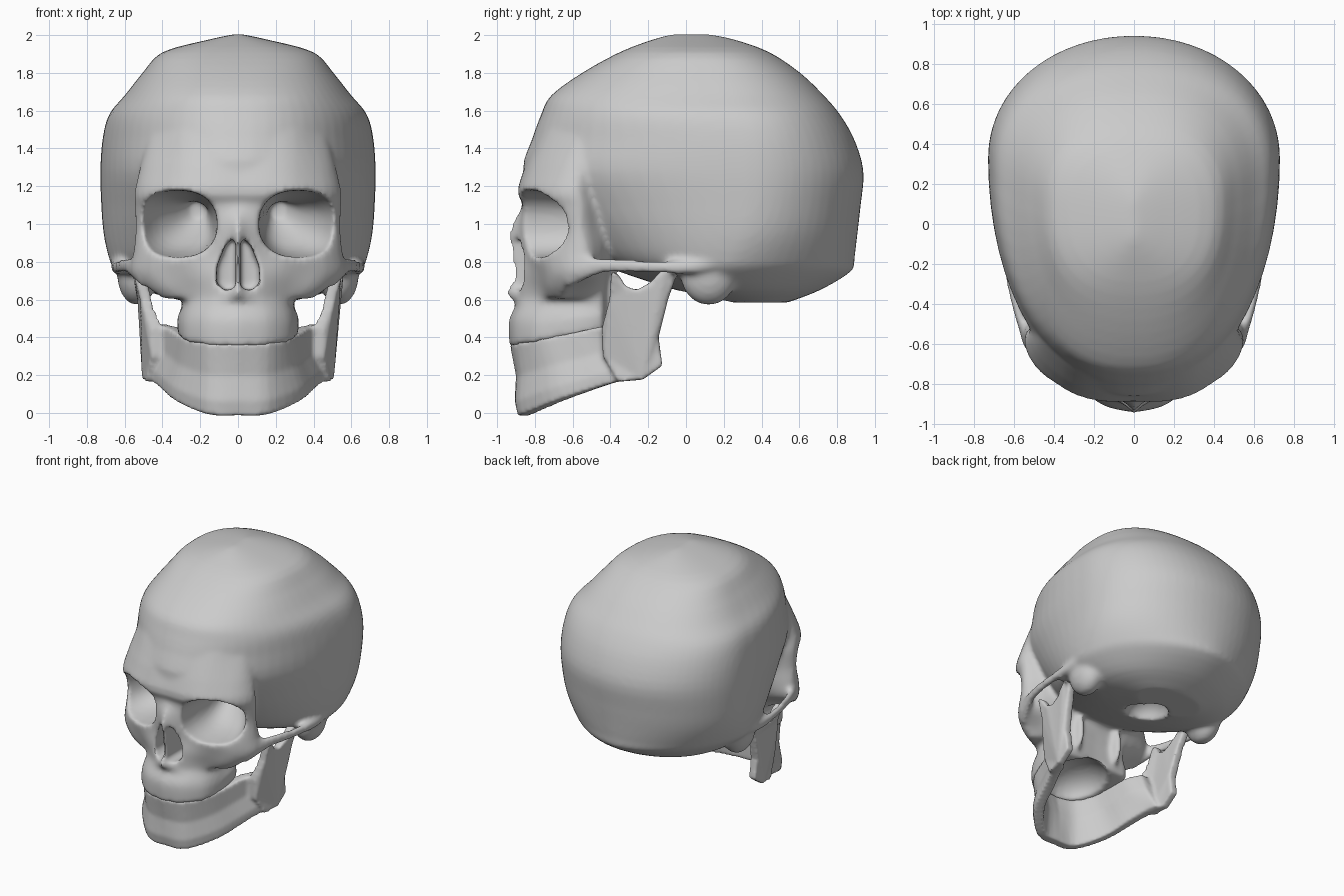
import bpy, bmesh, math
from mathutils import Vector, Matrix

if "Cube" in bpy.data.objects:
    bpy.data.objects.remove(bpy.data.objects["Cube"])


def catmull(rows, n=4):
    out, last = [], len(rows) - 1
    for i in range(last):
        quad = rows[max(i - 1, 0)], rows[i], rows[i + 1], rows[min(i + 2, last)]
        for k in range(n):
            t = k / n
            out.append([.5 * (2*q + (r - p)*t + (2*p - 5*q + 4*r - s)*t*t + (3*q - p - 3*r + s)*t**3)
                        for p, q, r, s in zip(*quad)])
    return out + [list(rows[-1])]


def loft(bm, rings):
    vs = [[bm.verts.new(p) for p in ring] for ring in rings]
    n = len(vs[0])
    for a, b in zip(vs, vs[1:]):
        for i in range(n):
            j = (i + 1) % n
            bm.faces.new((a[i], a[j], b[j], b[i]))
    bm.faces.new(vs[0])
    bm.faces.new(vs[-1][::-1])


def ball(bm, centre, radii):
    m = Matrix.Translation(centre) @ Matrix.Diagonal((*radii, 1))
    bmesh.ops.create_uvsphere(bm, u_segments=24, v_segments=14, radius=1, matrix=m)


def tube(bm, path):
    # path points: x, y, z, half thickness, half height
    rows = catmull(path)
    pts = [Vector(p[:3]) for p in rows]
    rings = []
    for i, p in enumerate(pts):
        sx, sz = rows[i][3:]
        d = pts[min(i + 1, len(pts) - 1)] - pts[max(i - 1, 0)]
        side = Vector((d.y, -d.x, 0)).normalized()
        rings.append([p + side * sx * math.cos(a) + Vector((0, 0, sz * math.sin(a)))
                      for a in (math.tau * k / 12 for k in range(12))])
    loft(bm, rings)


def outline_loft(bm, rows, slope=0, slope_top=0):
    # each row: z, then half outline x, y from front middle to back middle
    rings = []
    for row in catmull(rows, 3):
        z = row[0]
        half = catmull(list(zip(row[1::2], row[2::2])), 3)
        k = slope if z < slope_top else 0
        full = half + [[-x, y] for x, y in half[-2:0:-1]]
        rings.append([(x, y, z + k * (y + .93)) for x, y in full])
    loft(bm, rings)


def power(v, e):
    return math.copysign(abs(v) ** e, v)


def to_object(name, bm):
    bmesh.ops.recalc_face_normals(bm, faces=bm.faces[:])
    me = bpy.data.meshes.new(name)
    bm.to_mesh(me)
    bm.free()
    ob = bpy.data.objects.new(name, me)
    bpy.context.collection.objects.link(ob)
    return ob


def finish(ob, voxel, cutters=(), smooth=7):
    def remesh():
        m = ob.modifiers.new("fuse", 'REMESH')
        m.mode, m.voxel_size = 'VOXEL', voxel
    remesh()
    for c in cutters:
        c.hide_render = True
        m = ob.modifiers.new("cut", 'BOOLEAN')
        m.operation, m.solver, m.object = 'DIFFERENCE', 'EXACT', c
    if cutters:
        remesh()
    m = ob.modifiers.new("soften", 'SMOOTH')
    m.factor, m.iterations = .5, smooth
    dg = bpy.context.evaluated_depsgraph_get()
    dg.update()
    me = bpy.data.meshes.new_from_object(ob.evaluated_get(dg))
    ob.modifiers.clear()
    ob.data = me
    me.shade_smooth()
    me.set_sharp_from_angle(angle=math.radians(50))
    for c in cutters:
        bpy.data.objects.remove(c)


# --- Skull: brain case sections (z, half width, front y, back y, widest point, roundness)
skull = bmesh.new()
vault = [(2.005, .02, -.07, .12, .5, 2.3), (1.975, .16, -.18, .26, .5, 2.4), (1.91, .40, -.35, .44, .55, 2.4),
         (1.8, .505, -.55, .605, .6, 2.35), (1.68, .60, -.715, .73, .63, 2.3), (1.58, .683, -.767, .815, .65, 2.2),
         (1.45, .717, -.815, .89, .66, 2.1), (1.28, .729, -.862, .94, .66, 2.05), (1.1, .724, -.74, .925, .64, 2),
         (.95, .712, -.62, .908, .6, 1.95), (.82, .683, -.5, .892, .53, 1.87), (.75, .645, -.36, .875, .46, 1.8),
         (.65, .50, -.05, .71, .4, 1.9), (.585, .26, .22, .54, .5, 2)]
rings = []
for z, w, yf, yb, mid, p in catmull(vault, 3):
    yc, ring = yf + mid * (yb - yf), []
    for k in range(64):
        a = math.tau * k / 64
        c, s = math.cos(a), math.sin(a)
        depth = yb - yc if s > 0 else yc - yf
        ring.append((w * power(c, 2 / p), yc + depth * power(s, 2 / p), z))
    rings.append(ring)
loft(skull, rings)

# Upper face: forehead, brow, eye surrounds, nose bridge and cheek bones
outline_loft(skull, [
    (1.55, 0, -.76, .15, -.75, .30, -.69, .41, -.58, .45, -.52, .44, -.46, .30, -.40, 0, -.40),
    (1.20, 0, -.885, .15, -.885, .30, -.85, .46, -.74, .535, -.62, .515, -.53, .30, -.40, 0, -.40),
    (1.10, 0, -.865, .10, -.86, .30, -.83, .47, -.71, .54, -.60, .52, -.52, .30, -.38, 0, -.38),
    (.97, 0, -.935, .065, -.88, .30, -.79, .45, -.68, .535, -.59, .51, -.51, .28, -.36, 0, -.36),
    (.84, 0, -.925, .12, -.85, .30, -.80, .46, -.71, .55, -.58, .52, -.49, .28, -.38, 0, -.36),
    (.74, 0, -.91, .13, -.86, .30, -.78, .46, -.71, .56, -.585, .52, -.50, .27, -.42, 0, -.40),
    (.66, 0, -.92, .13, -.86, .27, -.77, .40, -.72, .475, -.64, .42, -.58, .25, -.43, 0, -.42),
    (.605, 0, -.90, .13, -.86, .26, -.76, .36, -.70, .40, -.65, .34, -.60, .25, -.45, 0, -.43)])

# Upper jaw with the tooth band, its lower edge rising to the back
outline_loft(skull, [
    (.78, 0, -.85, .12, -.83, .22, -.76, .27, -.68, .28, -.6, .28, -.5, .24, -.42, 0, -.42),
    (.64, 0, -.955, .05, -.90, .22, -.79, .28, -.7, .29, -.6, .29, -.5, .25, -.43, 0, -.43),
    (.58, 0, -.90, .13, -.87, .23, -.79, .28, -.7, .29, -.6, .29, -.5, .25, -.43, 0, -.43),
    (.49, 0, -.94, .15, -.905, .26, -.81, .305, -.7, .318, -.6, .315, -.5, .27, -.43, 0, -.43),
    (.35, 0, -.935, .15, -.905, .265, -.81, .305, -.7, .318, -.6, .315, -.5, .27, -.43, 0, -.43)], .18, .45)

# Paired details: cheek arch, bone bump behind the ear, plates behind the palate
for s in (1, -1):
    tube(skull, [(s * x, y, z, t, h) for x, y, z, t, h in [
        (.50, -.62, .75, .03, .09), (.535, -.55, .765, .03, .07), (.58, -.43, .78, .024, .042),
        (.617, -.28, .778, .022, .036), (.637, -.13, .772, .024, .036), (.645, .03, .772, .03, .036),
        (.64, .18, .80, .03, .03)]])
    ball(skull, (s * .535, .12, .735), (.105, .15, .165))
    ball(skull, (s * .55, -.03, .78), (.10, .09, .05))
    ball(skull, (s * .17, -.42, .64), (.03, .07, .15))
skull = to_object("skull", skull)

# Cutters: eye sockets narrowing backwards, twin nose openings, palate hollow, base opening
sockets, nose, under = bmesh.new(), bmesh.new(), bmesh.new()
nose_shape = [(.014, .66), (.07, .645), (.115, .69), (.11, .78), (.065, .89), (.014, .94)]
for s in (1, -1):
    rings = []
    for y, cx, cz, rx, rz in catmull([(-1.05, .325, 1.0, .22, .18), (-.74, .325, 1.0, .212, .175),
                                      (-.55, .295, 1.0, .165, .14), (-.42, .25, 1.03, .1, .09),
                                      (-.32, .21, 1.08, .04, .05)], 3):
        ring = []
        for k in range(28):
            a = math.tau * k / 28
            ring.append((s * (cx + rx * power(math.cos(a), .85)), y, cz + rz * power(math.sin(a), .85)))
        rings.append(ring)
    loft(sockets, rings)
    loft(nose, [[(s * x, y, z) for x, z in nose_shape] for y in (-1.1, -.50)])
ball(under, (0, -.62, .37), (.225, .24, .17))
ball(under, (0, .14, .62), (.14, .17, .13))
finish(skull, .015, [to_object("socket_cutter", sockets), to_object("nose_cutter", nose),
                     to_object("under_cutter", under)])

# --- Lower jaw body: stations of outer top edge and outer bottom edge
jaw = bmesh.new()
half = catmull([(0, -.935, .37, 0, -.89, -.012), (.16, -.895, .372, .16, -.87, -.008),
                (.27, -.78, .395, .33, -.70, .06), (.325, -.63, .42, .41, -.50, .125),
                (.375, -.49, .45, .465, -.34, .17), (.455, -.37, .47, .49, -.24, .18)])
stations = [(-a, b, c, -d, e, f) for a, b, c, d, e, f in half[:0:-1]] + half
rings = []
for st in stations:
    top, bot = Vector(st[:3]), Vector(st[3:])

    def inward(p, d):
        return p + d * Vector((-p.x, -.35 - p.y, 0)).normalized()
    mid, low = top.lerp(bot, .45), top.lerp(bot, .8)
    rings.append([top, inward(mid, .014), inward(low, -.008), bot,
                  inward(bot, .07), inward(mid, .095), inward(top, .08)])
loft(jaw, rings)

# Rising branch of the jaw with its two upper prongs
branch = [(-.125, .25), (-.23, .175), (-.36, .165), (-.44, .30), (-.445, .45), (-.405, .6), (-.395, .755),
          (-.355, .73), (-.32, .67), (-.26, .65), (-.19, .69), (-.10, .785), (-.03, .785), (-.095, .6), (-.145, .4)]
for s in (1, -1):
    loft(jaw, [[(s * (.508 + .17 * max(0, z - .45) - .35 * max(0, -.3 - y) * min(1, max(0, (.75 - z) / .3)) - t),
                 y, z) for y, z in branch] for t in (0, .03, .06)])
    ball(jaw, (s * .53, -.06, .755), (.075, .035, .03))
finish(to_object("lower_jaw", jaw), .012)
